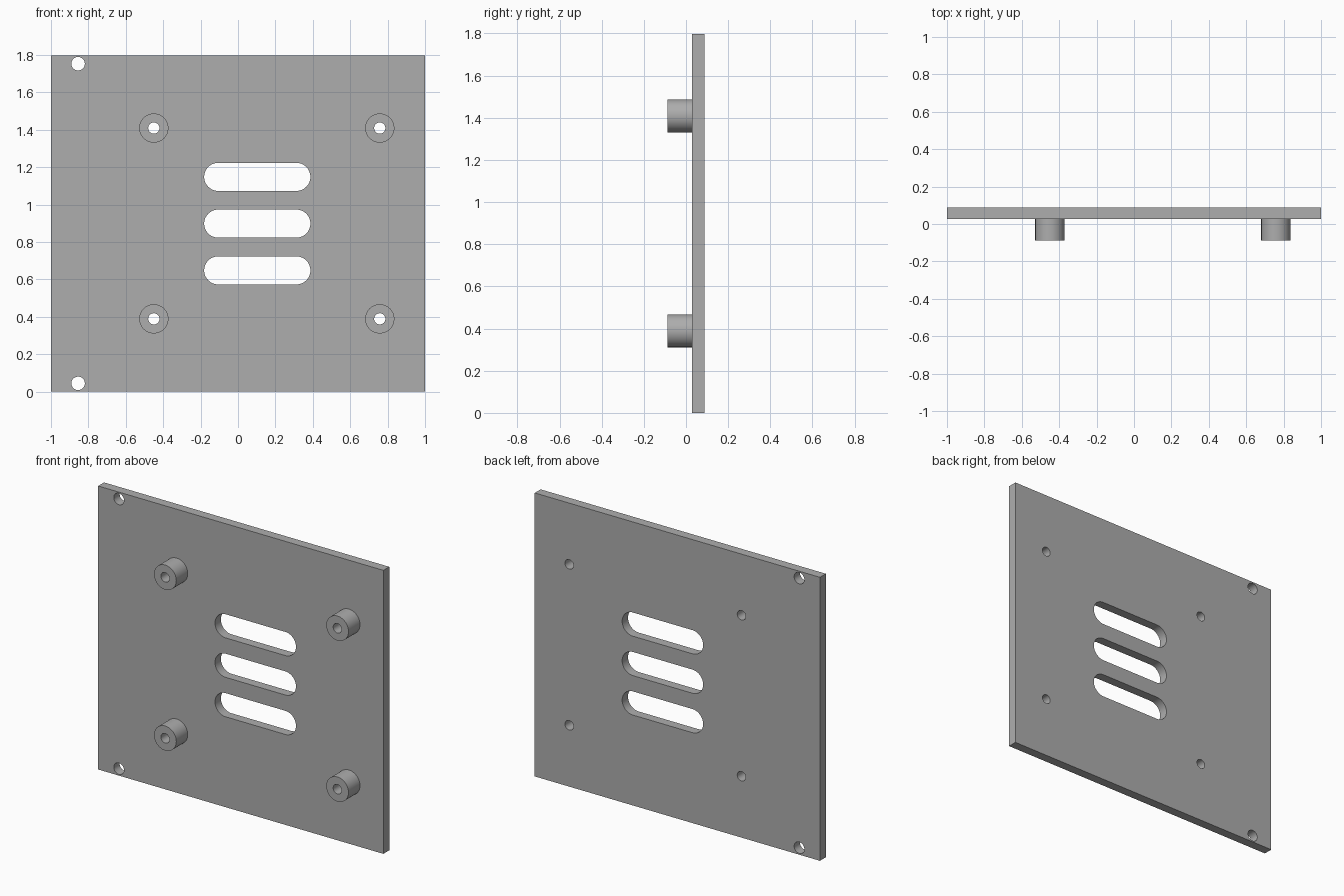
import bpy, bmesh, math
from mathutils import Matrix

if "Cube" in bpy.data.objects:
    bpy.data.objects.remove(bpy.data.objects["Cube"])

grey = bpy.data.materials.new("grey_metal")
grey.diffuse_color = (0.42, 0.42, 0.42, 1)
grey.use_nodes = True
grey.node_tree.nodes["Principled BSDF"].inputs["Base Color"].default_value = grey.diffuse_color


def circle(cx, cz, r, n=48):
    return [(cx + r * math.cos(2 * math.pi * i / n), cz + r * math.sin(2 * math.pi * i / n)) for i in range(n)]


def slot(x0, x1, cz, r, n=24):
    right = [(x1 - r + r * math.cos(a), cz + r * math.sin(a))
             for a in (-math.pi / 2 + math.pi * i / n for i in range(n + 1))]
    left = [(x0 + r - r * math.cos(a), cz - r * math.sin(a))
            for a in (-math.pi / 2 + math.pi * i / n for i in range(n + 1))]
    return right + left


def extruded(name, loops, y0, y1):
    """Fill the outline (with its inner holes) in XZ and extrude it from y0 to y1."""
    curve = bpy.data.curves.new(name + "_profile", 'CURVE')
    curve.dimensions = '2D'
    curve.fill_mode = 'BOTH'
    curve.extrude = (y1 - y0) / 2
    for loop in loops:
        s = curve.splines.new('POLY')
        s.points.add(len(loop) - 1)
        for p, (x, z) in zip(s.points, loop):
            p.co = (x, z, 0, 1)
        s.use_cyclic_u = True
    tmp = bpy.data.objects.new(name + "_tmp", curve)
    bpy.context.collection.objects.link(tmp)
    bpy.context.view_layer.update()
    dg = bpy.context.evaluated_depsgraph_get()
    mesh = bpy.data.meshes.new_from_object(tmp.evaluated_get(dg))
    bpy.data.objects.remove(tmp)
    bm = bmesh.new()
    bm.from_mesh(mesh)
    bmesh.ops.remove_doubles(bm, verts=bm.verts, dist=1e-5)
    bm.transform(Matrix.Translation((0, (y0 + y1) / 2, 0)) @ Matrix.Rotation(math.pi / 2, 4, 'X'))
    bmesh.ops.recalc_face_normals(bm, faces=bm.faces)
    bm.to_mesh(mesh)
    bm.free()
    mesh.name = name
    mesh.materials.clear()
    mesh.materials.append(grey)
    ob = bpy.data.objects.new(name, mesh)
    bpy.context.collection.objects.link(ob)
    bpy.ops.object.select_all(action='DESELECT')
    ob.select_set(True)
    bpy.context.view_layer.objects.active = ob
    bpy.ops.object.shade_smooth_by_angle(angle=math.radians(30))
    return ob


H = 1.797
FRONT, FACE, BACK = -0.087, 0.028, 0.087
pegs = [(x, z) for x in (-0.45, 0.758) for z in (0.389, 1.409)]

# plate with screw holes, edge holes and vent slots
outline = [(-1, 0), (1, 0), (1, H), (-1, H)]
holes = [circle(x, z, 0.03) for x, z in pegs]
holes += [circle(-0.855, z, 0.036) for z in (0.044, H - 0.044)]
holes += [slot(-0.181, 0.387, z, 0.075) for z in (0.648, 0.898, 1.148)]
extruded("plate", [outline] + holes, FACE, BACK)

# hollow standoffs on the front
for i, (x, z) in enumerate(pegs):
    extruded(f"standoff_{i + 1}", [circle(x, z, 0.078), circle(x, z, 0.03)], FRONT, FACE)
